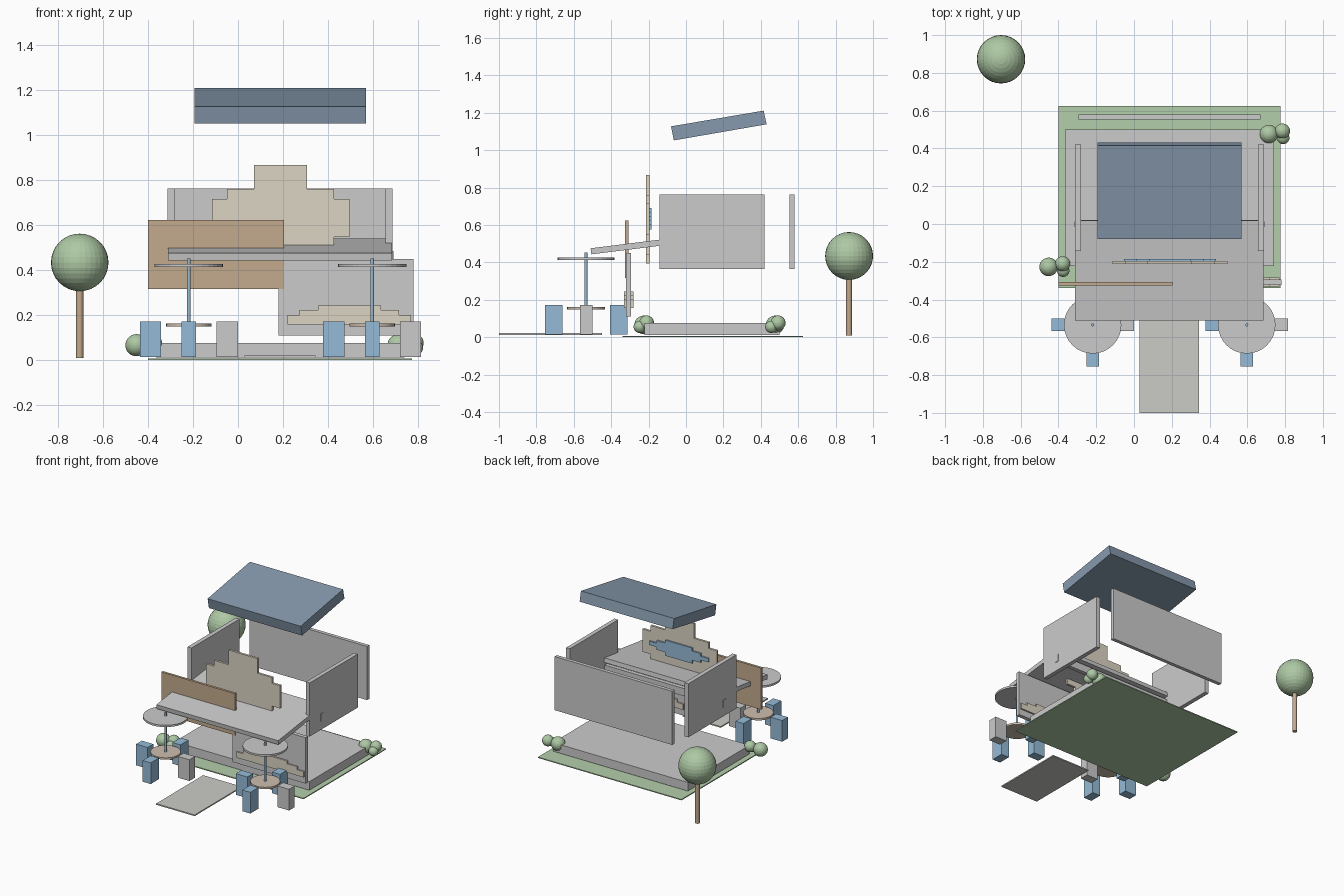
import bpy, bmesh, math

if "Cube" in bpy.data.objects:
    bpy.data.objects.remove(bpy.data.objects["Cube"])

mats = {}
def colour(ob, c):
    if c:
        if c not in mats:
            m = bpy.data.materials.new("paint_%d" % len(mats))
            m.diffuse_color = (*c, 1)
            m.use_nodes = True
            m.node_tree.nodes["Principled BSDF"].inputs["Base Color"].default_value = m.diffuse_color
            mats[c] = m
        ob.data.materials.append(mats[c])

def make(name, bm, c=None):
    bmesh.ops.recalc_face_normals(bm, faces=bm.faces[:])
    me = bpy.data.meshes.new(name)
    bm.to_mesh(me)
    bm.free()
    ob = bpy.data.objects.new(name, me)
    bpy.context.collection.objects.link(ob)
    colour(ob, c)
    return ob

def box(name, x0, x1, y0, y1, z0, z1, c=None):
    bm = bmesh.new()
    bmesh.ops.create_cube(bm, size=1)
    for v in bm.verts:
        v.co.x = x1 if v.co.x > 0 else x0
        v.co.y = y1 if v.co.y > 0 else y0
        v.co.z = z1 if v.co.z > 0 else z0
    return make(name, bm, c)

def extrude(name, pts, axis, a, b, c=None):
    """Extrude a 2D outline: axis 'x' takes (y, z) points, axis 'y' takes (x, z)."""
    bm = bmesh.new()
    vs = [bm.verts.new((a, p, q) if axis == 'x' else (p, a, q)) for p, q in pts]
    f = bm.faces.new(vs)
    r = bmesh.ops.extrude_face_region(bm, geom=[f])
    d = (b - a, 0, 0) if axis == 'x' else (0, b - a, 0)
    bmesh.ops.translate(bm, vec=d, verts=[v for v in r['geom'] if isinstance(v, bmesh.types.BMVert)])
    return make(name, bm, c)

def stepped(cx, steps):
    """Symmetric stepped outline from (half width, z) corners listed upwards."""
    return [(cx + w, z) for w, z in steps] + [(cx - w, z) for w, z in reversed(steps)]

def disc(name, x, y, r, z0, z1, c=None, n=32):
    bm = bmesh.new()
    bmesh.ops.create_cone(bm, cap_ends=True, segments=n, radius1=r, radius2=r, depth=z1 - z0)
    bmesh.ops.translate(bm, vec=(x, y, (z0 + z1) / 2), verts=bm.verts)
    return make(name, bm, c)

def ball(name, x, y, z, r, c):
    bm = bmesh.new()
    bmesh.ops.create_uvsphere(bm, u_segments=32, v_segments=16, radius=r)
    bmesh.ops.translate(bm, vec=(x, y, z), verts=bm.verts)
    return make(name, bm, c)

GREEN, LEAF = (0.45, 0.62, 0.40), (0.42, 0.58, 0.37)
NAVY, BLUE = (0.24, 0.32, 0.42), (0.30, 0.50, 0.68)
WOOD, TAN, STONE = (0.55, 0.40, 0.27), (0.72, 0.66, 0.55), (0.60, 0.60, 0.57)

# Ground, floor and path
box("lawn", -0.40, 0.775, -0.34, 0.625, 0, 0.007, GREEN)
box("floor_slab", -0.365, 0.74, -0.222, 0.50, 0.012, 0.076)
box("path", 0.03, 0.345, -1.0, -0.45, 0.012, 0.021, STONE)

# Walls
box("left_wall", -0.313, -0.281, -0.143, 0.42, 0.365, 0.762)
box("right_wall", 0.656, 0.687, -0.143, 0.42, 0.365, 0.762)
box("back_wall", -0.293, 0.67, 0.553, 0.58, 0.365, 0.762)
box("front_wall", 0.18, 0.78, -0.322, -0.293, 0.11, 0.45)
box("wood_panel", -0.40, 0.205, -0.326, -0.308, 0.315, 0.623, WOOD)

# Tilted roof and awning
extrude("roof", [(-0.08, 1.127), (0.415, 1.211), (0.431, 1.138), (-0.065, 1.052)],
        'x', -0.193, 0.57, NAVY)
extrude("awning", [(-0.51, 0.475), (0.018, 0.541), (0.022, 0.509), (-0.506, 0.443)],
        'x', -0.312, 0.686, (0.70, 0.71, 0.68))
box("awning_beam", -0.316, 0.691, -0.016, 0.014, 0.43, 0.486)

# Stepped facade, its rear window panel and the lower panel
extrude("facade", stepped(0.19, [(0.17, 0.395), (0.17, 0.44), (0.238, 0.44), (0.238, 0.548),
        (0.305, 0.548), (0.305, 0.717), (0.238, 0.717), (0.238, 0.76), (0.118, 0.76),
        (0.118, 0.868)]), 'y', -0.213, -0.196, TAN)
extrude("window_panel", stepped(0.19, [(0.11, 0.575), (0.11, 0.60), (0.18, 0.60), (0.18, 0.62),
        (0.243, 0.62), (0.243, 0.648), (0.18, 0.648), (0.18, 0.668), (0.11, 0.668),
        (0.11, 0.69)]), 'y', -0.197, -0.185, BLUE)
extrude("stepped_panel", stepped(0.495, [(0.275, 0.157), (0.275, 0.20), (0.222, 0.20),
        (0.222, 0.222), (0.14, 0.222), (0.14, 0.243)]), 'y', -0.332, -0.282, TAN)

# Two table sets, each with a shade, a pole and four stools
for side, x in (("left", -0.219), ("right", 0.597)):
    y = -0.534
    disc(side + "_shade", x, y, 0.152, 0.413, 0.427)
    disc(side + "_table", x, y, 0.101, 0.148, 0.162, (0.62, 0.52, 0.43))
    disc(side + "_pole", x, y, 0.008, 0.15, 0.452, BLUE, 16)
    for i, (dx, dy) in enumerate(((1, 0), (-1, 0), (0, 1), (0, -1))):
        hx, hy = (0.047, 0.033) if dx else (0.033, 0.047)
        sx, sy = x + 0.171 * dx, y + 0.174 * dy
        box("%s_stool_%d" % (side, i), sx - hx, sx + hx, sy - hy, sy + hy, 0.014, 0.171,
            None if dx == 1 else BLUE)

# Tree and bushes
disc("tree_trunk", -0.704, 0.872, 0.016, 0.01, 0.35, WOOD)
ball("tree_crown", -0.704, 0.872, 0.434, 0.128, LEAF)
for i, (x, y, z, r) in enumerate(((0.714, 0.476, 0.066, 0.049), (0.786, 0.492, 0.076, 0.04),
                                  (0.79, 0.456, 0.055, 0.033), (-0.452, -0.227, 0.066, 0.049),
                                  (-0.378, -0.211, 0.076, 0.04), (-0.375, -0.247, 0.055, 0.033))):
    ball("bush_%d" % i, x, y, z, r, LEAF)
